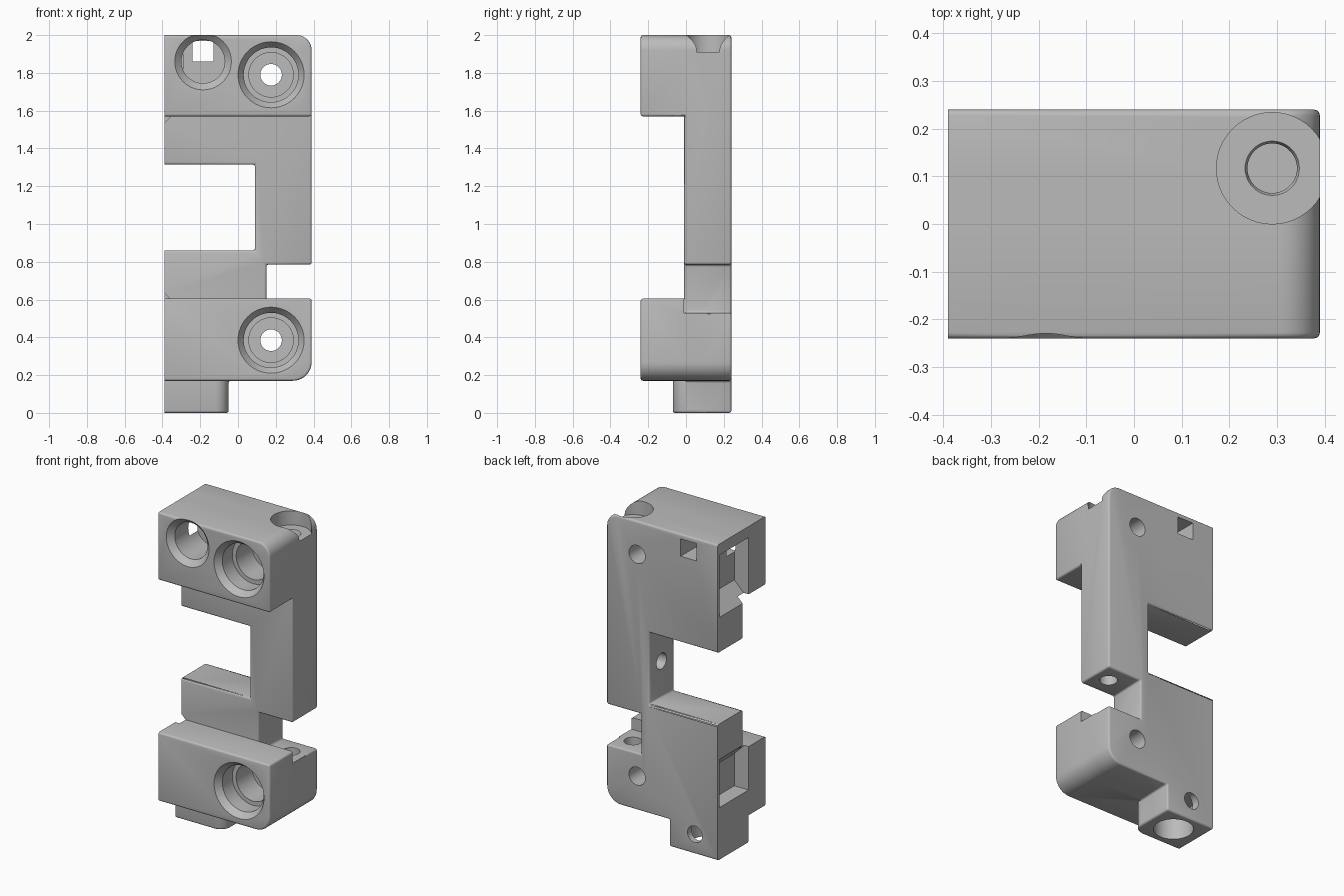
import bpy, bmesh, math
from mathutils import Vector

if bpy.data.objects.get("Cube"):
    bpy.data.objects.remove(bpy.data.objects["Cube"], do_unlink=True)

LEFT, BACK, FRONT = -0.39, 0.24, -0.24
PLATE_FRONT = -0.01
OVER = -0.5      # parts overshoot the flat end, which is trimmed later

gray = bpy.data.materials.new("neutral gray")
gray.use_nodes = True
gray.diffuse_color = (0.5, 0.5, 0.5, 1)
gray.node_tree.nodes["Principled BSDF"].inputs["Base Color"].default_value = gray.diffuse_color


def make_object(name, bm):
    bmesh.ops.recalc_face_normals(bm, faces=bm.faces)
    mesh = bpy.data.meshes.new(name)
    bm.to_mesh(mesh)
    bm.free()
    mesh.materials.append(gray)
    obj = bpy.data.objects.new(name, mesh)
    bpy.context.collection.objects.link(obj)
    return obj


def apply(obj, kind, **settings):
    mod = obj.modifiers.new(kind.title(), kind)
    for key, value in settings.items():
        setattr(mod, key, value)
    bpy.context.view_layer.objects.active = obj
    bpy.ops.object.modifier_apply(modifier=mod.name)


def combine(target, other, operation):
    apply(target, "BOOLEAN", object=other, operation=operation, solver="EXACT")
    bpy.data.objects.remove(other, do_unlink=True)


def corner(u, v, radius, start):
    """Quarter arc around the centre (u, v), counter-clockwise from start degrees."""
    angles = [math.radians(start + 90 * i / 10) for i in range(11)]
    return [(u + radius * math.cos(a), v + radius * math.sin(a)) for a in angles]


def prism(name, outline, place, low, high, edge=0):
    """Extrude a 2D outline; place(u, v, depth) maps it into space."""
    bm = bmesh.new()
    near = [bm.verts.new(place(u, v, low)) for u, v in outline]
    far = [bm.verts.new(place(u, v, high)) for u, v in outline]
    bm.faces.new(near)
    bm.faces.new(far)
    for i in range(len(near)):
        j = (i + 1) % len(near)
        bm.faces.new((near[i], near[j], far[j], far[i]))
    obj = make_object(name, bm)
    if edge:
        apply(obj, "BEVEL", width=edge, segments=3, limit_method="ANGLE",
              angle_limit=math.radians(40), use_clamp_overlap=False)
    return obj


def along_y(u, v, depth):
    return (u, depth, v)


def along_z(u, v, depth):
    return (u, v, depth)


def box(x0, x1, y0, y1, z0, z1):
    return prism("box_cutter", [(x0, z0), (x1, z0), (x1, z1), (x0, z1)], along_y, y0, y1)


def bore(origin, direction, profile, sides=48):
    """Turned cutter: profile is a list of (radius, distance along direction)."""
    bm = bmesh.new()
    turn = Vector(direction).to_track_quat("Z", "Y")
    rings = []
    for radius, dist in profile:
        ring = []
        for i in range(sides):
            a = math.tau * i / sides
            point = Vector((radius * math.cos(a), radius * math.sin(a), dist))
            ring.append(bm.verts.new(Vector(origin) + turn @ point))
        rings.append(ring)
    for a, b in zip(rings, rings[1:]):
        for i in range(sides):
            j = (i + 1) % sides
            bm.faces.new((a[i], a[j], b[j], b[i]))
    bm.faces.new(rings[0])
    bm.faces.new(rings[-1])
    return make_object("bore_cutter", bm)


# Back plate with window, side notch and foot in one outline
low_corner = corner(0.29, 0.27, 0.10, -90)
top_corner = corner(0.31, 1.92, 0.08, 0)
outline = ([(OVER, 0), (-0.05, 0), (-0.05, 0.17)] + low_corner
           + [(0.39, 0.53), (0.15, 0.53), (0.15, 0.785), (0.39, 0.785)] + top_corner
           + [(OVER, 2), (OVER, 1.315), (0.09, 1.315), (0.09, 0.86), (OVER, 0.86)])
body = prism("mounting_bracket", outline, along_y, PLATE_FRONT, BACK, 0.012)

# Upper and lower blocks in front of the plate
upper = prism("upper_block", [(OVER, 1.57), (0.39, 1.57)] + top_corner + [(OVER, 2)],
              along_y, FRONT, 0.12, 0.012)
lower = prism("lower_block", [(OVER, 0.17)] + low_corner + [(0.39, 0.605), (OVER, 0.605)],
              along_y, FRONT, 0.12, 0.012)
combine(lower, box(0.15, 0.5, PLATE_FRONT, 0.3, 0.53, 0.7), "DIFFERENCE")

# Front part of the foot with a rounded corner
foot = prism("foot", [(OVER, -0.07)] + corner(-0.12, 0, 0.07, -90)
             + [(-0.05, 0.12), (OVER, 0.12)], along_z, 0, 0.25, 0.012)
for part in (upper, lower, foot):
    combine(body, part, "UNION")

# Flat end
combine(body, box(-0.7, LEFT, -0.5, 0.5, -0.5, 2.5), "DIFFERENCE")

# Stepped screw holes
for z in (1.79, 0.385):
    combine(body, bore((0.175, FRONT, z), (0, 1, 0),
                       [(0.19, -0.02), (0.145, 0.04), (0.145, 0.14), (0.118, 0.14),
                        (0.118, 0.30), (0.057, 0.30), (0.057, 0.6)]), "DIFFERENCE")

# Plain socket with a square hole through the back
combine(body, bore((-0.185, FRONT, 1.86), (0, 1, 0),
                   [(0.17, -0.02), (0.115, 0.035), (0.115, 0.25)]), "DIFFERENCE")
combine(body, box(-0.24, -0.13, -0.05, 0.4, 1.86, 1.97), "DIFFERENCE")

# Vertical pin hole with a counterbore on top, continued in the lower block
combine(body, bore((0.29, 0.117, 2.1), (0, 0, -1),
                   [(0.117, 0), (0.117, 0.19), (0.057, 0.19), (0.052, 0.2), (0.052, 1.7)]),
        "DIFFERENCE")

# Cross hole in the window wall
combine(body, bore((0, 0.117, 1.09), (1, 0, 0), [(0.05, 0), (0.05, 0.29)]), "DIFFERENCE")

# Foot socket and its cross hole
combine(body, bore((-0.22, 0.09, -0.1), (0, 0, 1), [(0.115, 0), (0.115, 0.28)]), "DIFFERENCE")
combine(body, bore((-0.23, 0.5, 0.125), (0, -1, 0), [(0.052, 0), (0.052, 0.4)]), "DIFFERENCE")

# End pockets, each with one sloping side
for sloped, flat in ((1.535, 1.93), (0.635, 0.33)):
    rise = math.copysign(0.1, flat - sloped)
    wedge = [(LEFT - 0.1, sloped - rise), (LEFT + 0.1, sloped + rise),
             (LEFT + 0.1, flat), (LEFT - 0.1, flat)]
    combine(body, prism("pocket_cutter", wedge, along_y, -0.07, 0.22), "DIFFERENCE")

bpy.ops.object.select_all(action="DESELECT")
body.select_set(True)
bpy.context.view_layer.objects.active = body
bpy.ops.object.shade_smooth_by_angle(angle=math.radians(35))
